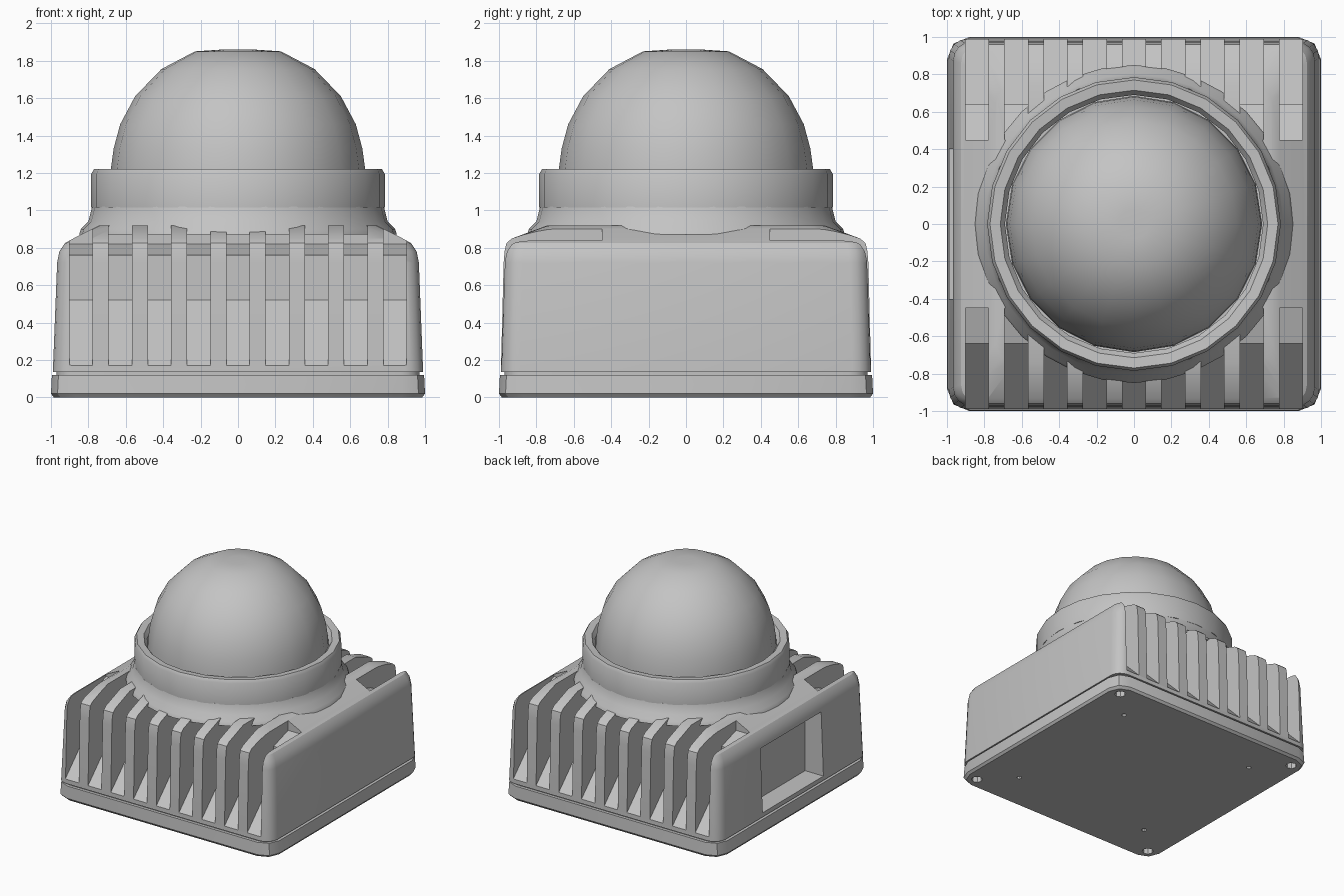
import bpy, bmesh, math

if "Cube" in bpy.data.objects:
    bpy.data.objects.remove(bpy.data.objects["Cube"])

grey = bpy.data.materials.new("plain grey")
grey.use_nodes = True
colour = (0.55, 0.55, 0.55, 1)
grey.diffuse_color = colour
grey.node_tree.nodes["Principled BSDF"].inputs["Base Color"].default_value = colour


def finish(name, bm):
    bmesh.ops.recalc_face_normals(bm, faces=bm.faces)
    mesh = bpy.data.meshes.new(name)
    bm.to_mesh(mesh)
    bm.free()
    mesh.materials.append(grey)
    obj = bpy.data.objects.new(name, mesh)
    bpy.context.collection.objects.link(obj)
    return obj


def smooth(obj, angle):
    bpy.ops.object.select_all(action="DESELECT")
    obj.select_set(True)
    bpy.context.view_layer.objects.active = obj
    bpy.ops.object.shade_smooth_by_angle(angle=math.radians(angle))


def loft(bm, loops, closed=False):
    rings = [[bm.verts.new(p) for p in loop] for loop in loops]
    pairs = list(zip(rings, rings[1:]))
    if closed:
        pairs.append((rings[-1], rings[0]))
    else:
        bm.faces.new(rings[0])
        bm.faces.new(rings[-1])
    for a, b in pairs:
        for i in range(len(a)):
            j = (i + 1) % len(a)
            bm.faces.new((a[i], a[j], b[j], b[i]))


def rounded_rect(hx, hy, z, r, steps=4):
    pts = []
    for q, (sx, sy) in enumerate([(1, 1), (-1, 1), (-1, -1), (1, -1)]):
        for k in range(steps + 1):
            a = math.pi / 2 * (q + k / steps)
            pts.append((sx * (hx - r) + r * math.cos(a),
                        sy * (hy - r) + r * math.sin(a), z))
    return pts


def circle(r, z, n):
    return [(r * math.cos(math.tau * i / n), r * math.sin(math.tau * i / n), z)
            for i in range(n)]


def turned(name, profile, n, closed=False, angle=35):
    bm = bmesh.new()
    loft(bm, [circle(r, z, n) for r, z in profile], closed)
    obj = finish(name, bm)
    smooth(obj, angle)
    return obj


def cut(obj, cutter):
    cutter.hide_render = True
    mod = obj.modifiers.new("cut", "BOOLEAN")
    mod.operation = "DIFFERENCE"
    mod.solver = "EXACT"
    mod.object = cutter
    deps = bpy.context.evaluated_depsgraph_get()
    mesh = bpy.data.meshes.new_from_object(obj.evaluated_get(deps))
    obj.modifiers.clear()
    obj.data = mesh
    bpy.data.objects.remove(cutter)


# Base plate with screw holes underneath
bm = bmesh.new()
loft(bm, [rounded_rect(h, h, z, 0.12, 2)
          for h, z in [(0.985, 0), (1, 0.02), (0.995, 0.12)]])
base = finish("base_plate", bm)
bm = bmesh.new()
for sx in (-1, 1):
    for sy in (-1, 1):
        for d, r in [(0.89, 0.045), (0.65, 0.02)]:
            loft(bm, [[(x + sx * d, y + sy * d, z) for x, y, z in circle(r, h, 8)]
                      for h in (-0.05, 0.05)])
cut(base, finish("screw_hole_cutter", bm))
smooth(base, 25)

# Housing: tapered box with a soft shoulder, and a shadow gap above the base
bm = bmesh.new()
loft(bm, [rounded_rect(*layer) for layer in [
    (0.97, 0.97, 0.10, 0.1), (0.97, 0.97, 0.135, 0.1), (0.99, 0.99, 0.135, 0.1),
    (0.967, 0.975, 0.72, 0.1), (0.955, 0.97, 0.78, 0.1), (0.925, 0.96, 0.825, 0.1),
    (0.88, 0.93, 0.85, 0.1), (0.74, 0.74, 0.92, 0.1)]])
housing = finish("housing", bm)

# Cooling slots front and back, with a sloped floor, plus the side recess
slot = [(1.1, 0.06), (0.64, 0.52), (0.64, 0.76), (0.45, 0.82), (0.45, 1.2), (1.1, 1.2)]
bm = bmesh.new()
for side in (-1, 1):
    for i in range(-4, 5):
        loft(bm, [[(0.21 * i + w, side * y, z) for y, z in slot]
                  for w in (-0.062, 0.062)])
loft(bm, [[(x, y, z) for y, z in [(-0.4, 0.17), (0.4, 0.17), (0.4, 0.7), (-0.4, 0.7)]]
          for x in (-1.1, -0.82)])
cut(housing, finish("slot_cutter", bm))
smooth(housing, 25)

# Flared neck, collar and dome
turned("neck", [(0.85, 0.87), (0.84, 0.9), (0.8, 0.94), (0.78, 1.02)], 32)
turned("collar", [(0.785, 1.015), (0.785, 1.195), (0.77, 1.22), (0.715, 1.215),
                  (0.69, 1.18), (0.69, 1.015)], 24, closed=True)
turned("dome", [(0.685, 1.1), (0.68, 1.22), (0.665, 1.33), (0.63, 1.46),
                (0.55, 1.61), (0.41, 1.755), (0.23, 1.85), (0.08, 1.86)], 20, angle=50)
